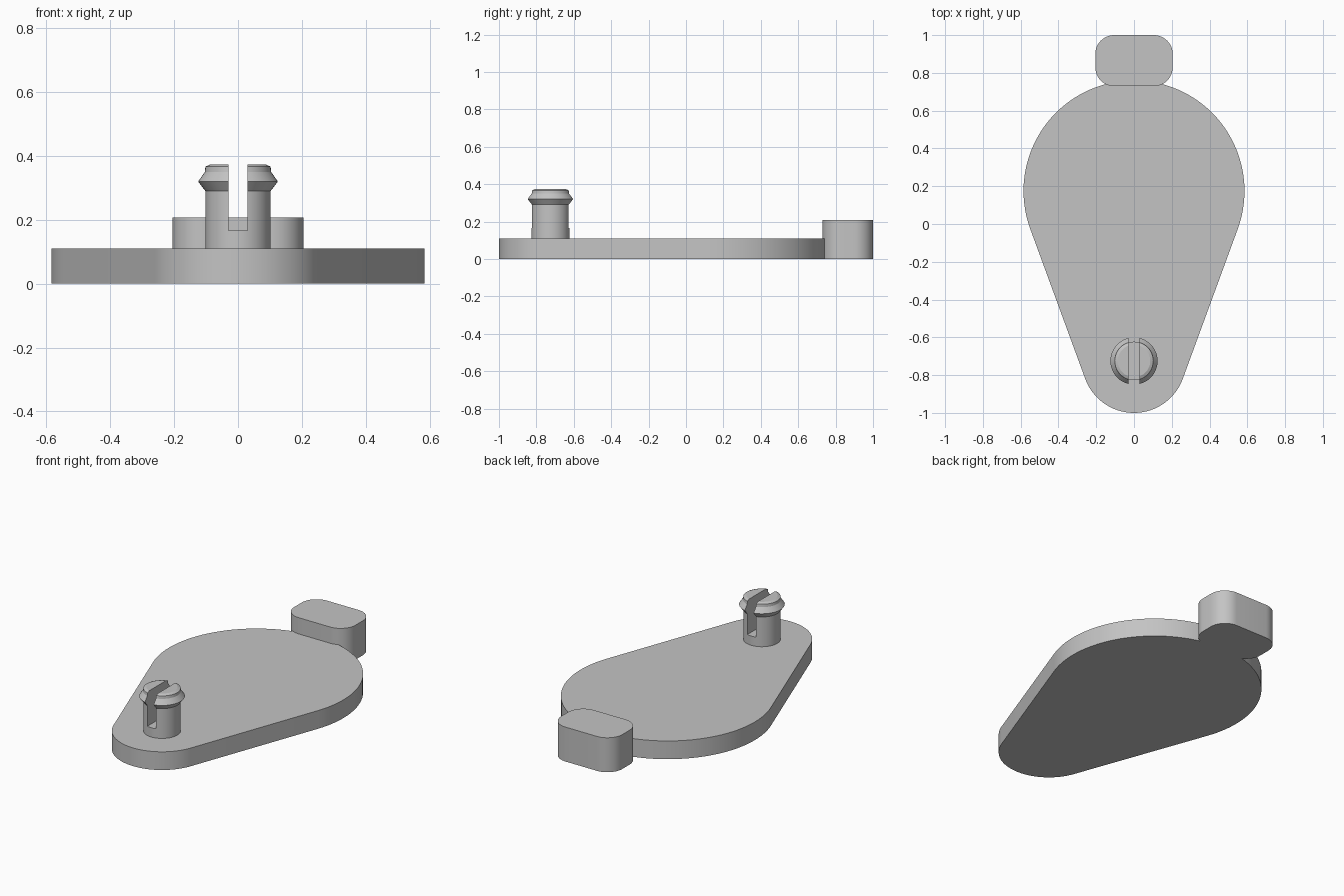
import bpy
import bmesh
from math import sin, cos, pi, asin

cube = bpy.data.objects.get("Cube")
if cube:
    bpy.data.objects.remove(cube, do_unlink=True)

grey = bpy.data.materials.new("Light grey")
grey.use_nodes = True
colour = (0.55, 0.55, 0.55, 1)
grey.diffuse_color = colour
grey.node_tree.nodes["Principled BSDF"].inputs["Base Color"].default_value = colour


def arc(cx, cy, r, start, end, steps):
    """Points along an arc, both ends included."""
    angles = [start + (end - start) * i / steps for i in range(steps + 1)]
    return [(cx + r * cos(a), cy + r * sin(a)) for a in angles]


def finish(name, bm):
    bmesh.ops.recalc_face_normals(bm, faces=bm.faces)
    mesh = bpy.data.meshes.new(name)
    bm.to_mesh(mesh)
    bm.free()
    obj = bpy.data.objects.new(name, mesh)
    bpy.context.collection.objects.link(obj)
    mesh.materials.append(grey)
    return obj


def prism(name, outline, bottom, top):
    """Extrude a flat outline upward."""
    bm = bmesh.new()
    face = bm.faces.new([bm.verts.new((x, y, bottom)) for x, y in outline])
    new = bmesh.ops.extrude_face_region(bm, geom=[face])["geom"]
    verts = [v for v in new if isinstance(v, bmesh.types.BMVert)]
    bmesh.ops.translate(bm, verts=verts, vec=(0, 0, top - bottom))
    return finish(name, bm)


def lathe(name, profile, cy, sides):
    """Revolve (radius, height) pairs into a capped solid."""
    bm = bmesh.new()
    rings = [[bm.verts.new((x, y, z)) for x, y in arc(0, cy, r, 0, 2 * pi, sides)[:-1]]
             for r, z in profile]
    for low, high in zip(rings, rings[1:]):
        for i in range(sides):
            j = (i + 1) % sides
            bm.faces.new((low[i], low[j], high[j], high[i]))
    bm.faces.new(rings[0])
    bm.faces.new(rings[-1])
    return finish(name, bm)


def smooth(obj):
    bpy.ops.object.select_all(action="DESELECT")
    obj.select_set(True)
    bpy.context.view_layer.objects.active = obj
    bpy.ops.object.shade_smooth_by_angle(angle=pi / 9)


# Teardrop plate: two arcs joined by their common tangents
pin_y, big_y, small_r, big_r = -0.725, 0.175, 0.275, 0.585
tilt = asin((big_r - small_r) / (big_y - pin_y))
outline = arc(0, big_y, big_r, -tilt, pi + tilt, 64)
outline += arc(0, pin_y, small_r, pi + tilt, 2 * pi - tilt, 40)
plate = prism("base_plate", outline, 0, 0.11)

# Rounded tab at the back
corner = 0.1
tab_outline = []
for i, (x, y) in enumerate([(0.105, 0.9), (-0.105, 0.9), (-0.105, 0.83), (0.105, 0.83)]):
    tab_outline += arc(x, y, corner, i * pi / 2, (i + 1) * pi / 2, 12)
tab = prism("back_tab", tab_outline, 0, 0.208)

# Snap pin with a barbed head
pin = lathe("snap_pin", [(0.102, 0.1), (0.102, 0.29), (0.125, 0.32), (0.104, 0.35),
                         (0.102, 0.367), (0.086, 0.374)], pin_y, 48)

# Slot that splits the pin into two prongs
slot = prism("slot_cutter", [(x, pin_y + y) for x, y in
                             [(-0.029, -0.2), (0.029, -0.2), (0.029, 0.2), (-0.029, 0.2)]],
             0.166, 0.5)
slot.hide_render = True
cut = pin.modifiers.new("Slot", "BOOLEAN")
cut.operation = "DIFFERENCE"
cut.solver = "EXACT"
cut.object = slot
bpy.context.view_layer.objects.active = pin
bpy.ops.object.modifier_apply(modifier=cut.name)
bpy.data.objects.remove(slot, do_unlink=True)

for part in (plate, tab, pin):
    smooth(part)
